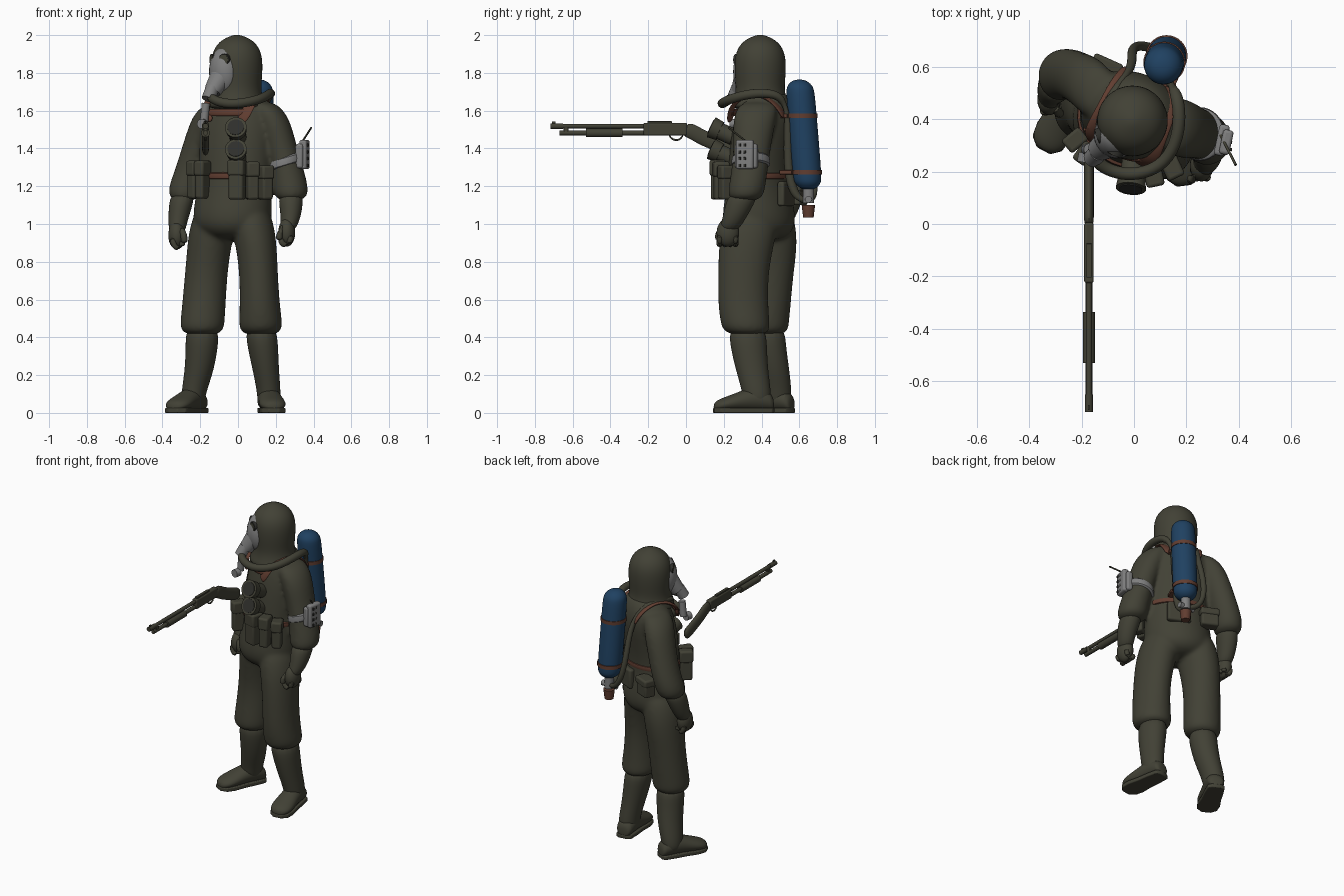
import bpy, bmesh
from math import sin, cos, pi, radians
from mathutils import Vector, Matrix

if "Cube" in bpy.data.objects:
    bpy.data.objects.remove(bpy.data.objects["Cube"])

def material(name, r, g, b):
    m = bpy.data.materials.new(name)
    m.use_nodes = True
    m.diffuse_color = (r, g, b, 1)
    m.node_tree.nodes["Principled BSDF"].inputs["Base Color"].default_value = (r, g, b, 1)
    return m

SUIT = material("olive rubber", .054, .053, .036)
BLUE = material("tank blue", .014, .053, .12)
BROWN = material("strap brown", .12, .047, .03)
GREY = material("mask grey", .21, .21, .21)
DARK = material("dark glass", .028, .028, .024)
X, Y, Z = Vector((1, 0, 0)), Vector((0, 1, 0)), Vector((0, 0, 1))
made = []

def turned(angle):
    """Left and back directions of a part turned about z."""
    a = radians(angle)
    return Vector((cos(a), sin(a), 0)), Vector((-sin(a), cos(a), 0))

LEFT, BACK = turned(-24)

def finish(name, bm, mat, subdiv=0, bevel=0):
    bmesh.ops.recalc_face_normals(bm, faces=bm.faces)
    me = bpy.data.meshes.new(name)
    bm.to_mesh(me)
    bm.free()
    me.materials.append(mat)
    ob = bpy.data.objects.new(name, me)
    bpy.context.collection.objects.link(ob)
    if bevel:
        mod = ob.modifiers.new("Bevel", "BEVEL")
        mod.width, mod.segments = bevel, 3
    if subdiv:
        mod = ob.modifiers.new("Subdivision", "SUBSURF")
        mod.levels = mod.render_levels = subdiv
    made.append(ob)

def skin(name, mat, rings, sides=16, subdiv=2):
    """Bridge elliptical rings given as (centre, side axis, other axis)."""
    bm = bmesh.new()
    turn = [2 * pi * i / sides for i in range(sides)]
    loops = [[bm.verts.new(c + u * cos(t) + v * sin(t)) for t in turn] for c, u, v in rings]
    for a, b in zip(loops, loops[1:]):
        for i in range(sides):
            j = (i + 1) % sides
            bm.faces.new((a[i], a[j], b[j], b[i]))
    bm.faces.new(loops[0])
    bm.faces.new(loops[-1])
    finish(name, bm, mat, subdiv)

def loft(name, mat, rows, u=X, v=Y, subdiv=2):
    skin(name, mat, [(Vector(r[:3]), u * r[3], v * r[4]) for r in rows], subdiv=subdiv)

def sweep(name, mat, pts, a, b=None, side=None, subdiv=2):
    """Tube or strap following a path; side sets the broad direction."""
    pts = [Vector(p) for p in pts]
    rings = []
    for i, p in enumerate(pts):
        t = (pts[min(i + 1, len(pts) - 1)] - pts[max(i - 1, 0)]).normalized()
        s = side or (Z if abs(t.z) < .8 else X)
        s = (s - t * s.dot(t)).normalized()
        rings.append((p, s * a, t.cross(s) * (b or a)))
    skin(name, mat, rings, 10, subdiv)

def rod(name, mat, p, q, r, r2=None):
    p, q = Vector(p), Vector(q)
    t = (q - p).normalized()
    s = t.orthogonal().normalized()
    w = t.cross(s)
    skin(name, mat, [(p, s * r, w * r), (q, s * (r2 or r), w * (r2 or r))], 20, 0)

def box(name, mat, c, size, yaw=-24, bevel=.012):
    bm = bmesh.new()
    m = Matrix.Translation(c) @ Matrix.Rotation(radians(yaw), 4, "Z") @ Matrix.Diagonal((*size, 1))
    bmesh.ops.create_cube(bm, size=1, matrix=m)
    finish(name, bm, mat, bevel=bevel)

def ball(name, mat, c, radii, yaw=0):
    bm = bmesh.new()
    m = Matrix.Translation(c) @ Matrix.Rotation(radians(yaw), 4, "Z") @ Matrix.Diagonal((*radii, 1))
    bmesh.ops.create_uvsphere(bm, u_segments=24, v_segments=14, radius=1, matrix=m)
    finish(name, bm, mat)

def select_made():
    bpy.ops.object.select_all(action="DESELECT")
    for ob in made:
        ob.select_set(True)
    bpy.context.view_layer.objects.active = made[0]

# Suit: torso, trousers and sleeves, blended into one skin
loft("suit", SUIT, [(-.025, .4, .91, .1, .1), (-.03, .39, .96, .2, .182), (-.03, .385, 1.04, .22, .196),
                    (-.025, .385, 1.13, .212, .178), (-.015, .385, 1.25, .2, .16), (-.01, .4, 1.4, .208, .165),
                    (0, .42, 1.53, .215, .165), (.005, .425, 1.61, .19, .148), (.005, .42, 1.67, .14, .13),
                    (0, .41, 1.71, .1, .1)], LEFT, BACK)
loft("left_trouser", SUIT, [(.055, .36, 1.12, .1, .13), (.08, .335, .98, .118, .155), (.1, .315, .86, .109, .146),
                            (.11, .302, .72, .104, .136), (.115, .302, .58, .108, .136), (.12, .312, .48, .117, .133),
                            (.12, .32, .435, .114, .128), (.12, .33, .41, .07, .08)])
loft("right_trouser", SUIT, [(-.11, .42, 1.12, .1, .13), (-.137, .44, .98, .125, .15), (-.155, .45, .86, .118, .14),
                             (-.17, .45, .72, .115, .12), (-.18, .44, .58, .118, .118), (-.188, .43, .48, .12, .118),
                             (-.19, .43, .435, .117, .114), (-.19, .435, .41, .07, .07)])
loft("left_sleeve", SUIT, [(.12, .385, 1.65, .06, .08), (.155, .375, 1.61, .085, .115), (.195, .36, 1.53, .09, .115),
                           (.23, .35, 1.4, .085, .1), (.267, .335, 1.27, .09, .098), (.28, .32, 1.18, .096, .1),
                           (.28, .315, 1.14, .087, .092), (.277, .31, 1.12, .04, .05)])
loft("right_sleeve", SUIT, [(-.11, .48, 1.64, .06, .08), (-.145, .505, 1.59, .085, .11), (-.175, .535, 1.52, .088, .11),
                            (-.213, .56, 1.4, .087, .1), (-.25, .575, 1.28, .088, .098), (-.277, .57, 1.2, .092, .1),
                            (-.285, .56, 1.14, .084, .094), (-.285, .55, 1.12, .04, .05)])
select_made()
bpy.ops.object.join()
del made[1:]
remesh = made[0].modifiers.new("Blend", "REMESH")
remesh.mode, remesh.voxel_size, remesh.use_smooth_shade = "VOXEL", .012, True
smooth = made[0].modifiers.new("Smooth", "SMOOTH")
smooth.factor, smooth.iterations = .5, 8

# Hood and gas mask
hood = [(1.6, .17), (1.65, .145), (1.71, .13), (1.78, .137), (1.86, .14), (1.92, .128), (1.965, .096), (1.99, .05), (2.002, .012)]
loft("hood", SUIT, [(-.006, .393, z, r, r) for z, r in hood])
mask_left, mask_back = turned(-47)
head = Vector((-.006, .393, 1.82))
ball("mask", GREY, head - mask_back * .09 - Z * .012, (.086, .078, .128), -47)
skin("hood_brim", SUIT, [(head - mask_back * d + Z * .05, mask_left * a, Z * b)
                         for d, a, b in ((.07, .08, .08), (.088, .098, .084), (.088, .088, .075), (.07, .06, .05))])
for s in (-1, 1):
    eye = head - mask_back * .127 + mask_left * s * .042 + Z * .05
    out = (mask_left * s * .4 - mask_back).normalized()
    rod("lens_rim", DARK, eye - out * .03, eye + out * .014, .033, .031)
    rod("lens", SUIT, eye, eye + out * .016, .026)
rod("mask_chin", GREY, head - mask_back * .12 - Z * .05, (-.135, .283, 1.705), .06, .045)
rod("mask_outlet", GREY, (-.135, .275, 1.72), (-.158, .25, 1.66), .036)
rod("breathing_valve", GREY, (-.18, .285, 1.54), (-.17, .285, 1.64), .022)
rod("valve_cap", GREY, (-.185, .27, 1.53), (-.192, .235, 1.53), .026)

# Boots
loft("left_boot_shaft", SUIT, [(.12, .325, .46, .085, .1), (.13, .33, .36, .084, .1), (.148, .35, .22, .07, .086),
                               (.164, .375, .11, .064, .078), (.164, .38, .03, .06, .07)])
loft("right_boot_shaft", SUIT, [(-.19, .435, .46, .09, .09), (-.19, .44, .36, .088, .09), (-.205, .465, .22, .078, .085),
                                (-.235, .485, .11, .067, .076), (-.24, .485, .03, .06, .072)])
foot = [(-.085, .03, .06), (-.072, .055, .1), (0, .062, .14), (.075, .064, .115), (.15, .074, .085), (.205, .066, .066), (.236, .03, .045)]
for name, ankle, yaw in (("left", Vector((.163, .38, 0)), 7), ("right", Vector((-.235, .488, 0)), -28)):
    u, back = turned(yaw)
    skin(name + "_foot", SUIT, [(ankle - back * d + Z * (h / 2 + .008), u * w, Z * h / 2) for d, w, h in foot])
    bm = bmesh.new()
    edge = [ankle - back * d + u * w * s * .96 for s in (1, -1) for d, w, h in foot[::s]]
    base = bm.faces.new([bm.verts.new(p) for p in edge])
    top = bmesh.ops.extrude_face_region(bm, geom=[base])["geom"]
    bmesh.ops.translate(bm, vec=Z * .026, verts=[g for g in top if isinstance(g, bmesh.types.BMVert)])
    finish(name + "_sole", bm, SUIT, bevel=.006)

# Gauntlets and fists
for name, s, path in (("left", 1, ((.28, .31, 1.17), (.28, .255, 1.03), (.258, .222, .955))),
                      ("right", -1, ((-.29, .55, 1.17), (-.318, .51, 1.02), (-.324, .475, .94)))):
    elbow, wrist, fist = [Vector(p) for p in path]
    skin(name + "_gauntlet", SUIT, [(c, X * r, Y * r * 1.2) for c, r in
                                    ((elbow, .065), (elbow.lerp(wrist, .5), .064), (wrist, .052), (fist, .042))])
    ball(name + "_palm", SUIT, fist, (.045, .06, .075))
    for i in range(4):
        knuckle = fist + Vector((s * .015, .04 - i * .028, -.05))
        curl = ((.01, .04), (0, -.008), (-.02, -.022), (-.045, -.005), (-.045, .02))
        sweep(name + "_finger", SUIT, [knuckle + X * s * x + Z * z for x, z in curl], .018, subdiv=1)
    sweep(name + "_thumb", SUIT, [fist + Vector(p) for p in ((-s * .02, -.03, .04), (-s * .04, -.055, .0),
                                                             (-s * .04, -.05, -.045))], .02, subdiv=1)

# Harness: belt, chest strap and short shoulder straps
loft("belt", BROWN, [(-.015, .385, z, a, a - .04) for z, a in ((1.235, .19), (1.235, .214), (1.275, .216), (1.275, .19))], LEFT, BACK, 1)
chest = Vector((0, .42, 0))
sweep("chest_strap", BROWN, [chest + LEFT * x - BACK * y + Z * 1.59 for x, y in
                             ((-.16, .125), (-.08, .163), (0, .174), (.08, .16), (.12, .14))], .02, .008, Z)
for s, w in ((-1, .022), (1, .034)):
    path = ((.085, -.165, 1.54), (.115, -.152, 1.59), (.13, -.127, 1.64), (.12, -.03, 1.69), (.115, .07, 1.67), (.1, .13, 1.61), (.09, .15, 1.56))
    sweep("shoulder_strap", BROWN, [chest + LEFT * s * x + BACK * y + Z * z for x, y, z in path], w, .01, LEFT)

# Belt pouches with flaps
for x, y, z, w, h, yaw in ((-.225, .32, 1.235, .055, .2, -50), (-.188, .27, 1.235, .05, .2, -35),
                           (-.005, .175, 1.235, .08, .21, -15), (.075, .185, 1.23, .06, .2, 12),
                           (.145, .215, 1.22, .06, .18, 25), (-.11, .59, 1.16, .11, .12, -24)):
    box("pouch", SUIT, (x, y, z), (w, .075, h), yaw)
    box("pouch_flap", SUIT, (x, y, z + h * .3), (w + .01, .086, h * .4), yaw)
box("belt_back_flap", SUIT, (.08, .53, 1.16), (.15, .04, .13))

# Chest lamps
for z in (1.5, 1.385):
    tip, root = Vector((-.012, .135, z + .012)), Vector((0, .25, z - .04))
    rod("lamp_body", SUIT, root, tip.lerp(root, .3), .045)
    rod("lamp_head", SUIT, tip.lerp(root, .4), tip, .052, .058)
    rod("lamp_glass", DARK, tip, tip + (tip - root) * .03, .044)

# Oxygen tank with bands and valve
low, high = Vector((.127, .648, 1.18)), Vector((.11, .6, 1.765))
axis = high - low
profile = ((0, .015), (.015, .045), (.06, .071), (.12, .078), (.5, .078), (.88, .078), (.94, .071), (.985, .045), (1, .015))
skin("tank", BLUE, [(low + axis * t, X * r, Y * r) for t, r in profile])
for t in (.16, .67):
    c = low + axis * t
    skin("tank_band", BROWN, [(c + Z * z, X * .08, Y * .08) for z in (-.012, .012)], 32, 0)
    box("tank_bracket", BROWN, c - Y * .1, (.07, .07, .022), bevel=.004)
rod("valve_neck", GREY, low + Z * .03, low - Z * .07, .03)
rod("valve_cross", GREY, low + Vector((-.06, 0, -.05)), low + Vector((.05, 0, -.05)), .018)
rod("valve_knob", BROWN, low - Z * .08, low - Z * .145, .036, .028)

# Breathing hoses
sweep("main_hose", SUIT, [(-.155, .255, 1.68), (-.12, .215, 1.65), (-.05, .19, 1.635), (.03, .19, 1.64), (.12, .23, 1.66),
                          (.17, .33, 1.69), (.175, .44, 1.695), (.155, .515, 1.67), (.13, .545, 1.55),
                          (.115, .54, 1.4), (.115, .545, 1.25), (.12, .58, 1.14), (.125, .64, 1.12)], .026)
sweep("second_hose", SUIT, [(-.13, .32, 1.66), (-.13, .42, 1.69), (-.06, .53, 1.68), (-.005, .6, 1.56), (-.01, .65, 1.4),
                            (0, .68, 1.25), (.05, .68, 1.14), (.12, .65, 1.13)], .019)

# Arm band, instrument and antenna
loft("arm_band", GREY, [(.252, .343, z, r, r + .01) for z, r in ((1.305, .08), (1.305, .098), (1.36, .094), (1.36, .075))], X + Z * .3, Y, 1)
box("instrument_plate", GREY, (.335, .32, 1.36), (.04, .12, .13), -12)
box("instrument", GREY, (.352, .312, 1.368), (.04, .095, .155), -12)
for i in range(3):
    for j in range(4):
        box("instrument_key", DARK, (.37, .284 + i * .027, 1.31 + j * .036), (.008, .013, .016), -12, bevel=.002)
rod("antenna", SUIT, (.33, .34, 1.42), (.388, .225, 1.51), .005)

# Shotgun
GUN = -.172
for name, y1, y2, z, r in (("barrel", -.2, -.715, 1.518, .012), ("muzzle", -.65, -.718, 1.518, .015),
                           ("magazine_tube", -.2, -.67, 1.482, .013), ("pump_grip", -.335, -.53, 1.482, .023)):
    rod(name, SUIT, (GUN, y1, z), (GUN, y2, z), r)
box("barrel_clamp", SUIT, (GUN, -.635, 1.5), (.02, .025, .055), 0, bevel=.004)
box("front_sight", SUIT, (GUN, -.7, 1.536), (.006, .02, .014), 0, bevel=.001)
box("receiver", SUIT, (GUN, -.11, 1.502), (.036, .23, .066), 0, bevel=.008)
box("top_rail", SUIT, (GUN, -.14, 1.538), (.02, .13, .012), 0, bevel=.002)
guard = ((-.09, 1.475), (-.08, 1.452), (-.05, 1.44), (-.025, 1.452), (-.015, 1.475))
sweep("trigger_guard", SUIT, [(GUN, y, z) for y, z in guard], .006, subdiv=1)
stock = ((-.01, 1.503), (.04, 1.487), (.08, 1.46), (.14, 1.435), (.2, 1.41), (.26, 1.39))
sweep("stock", SUIT, [(GUN, y, z) for y, z in stock], .042, .02)

# Smooth shading with crisp edges
select_made()
bpy.ops.object.shade_smooth_by_angle(angle=radians(40))
